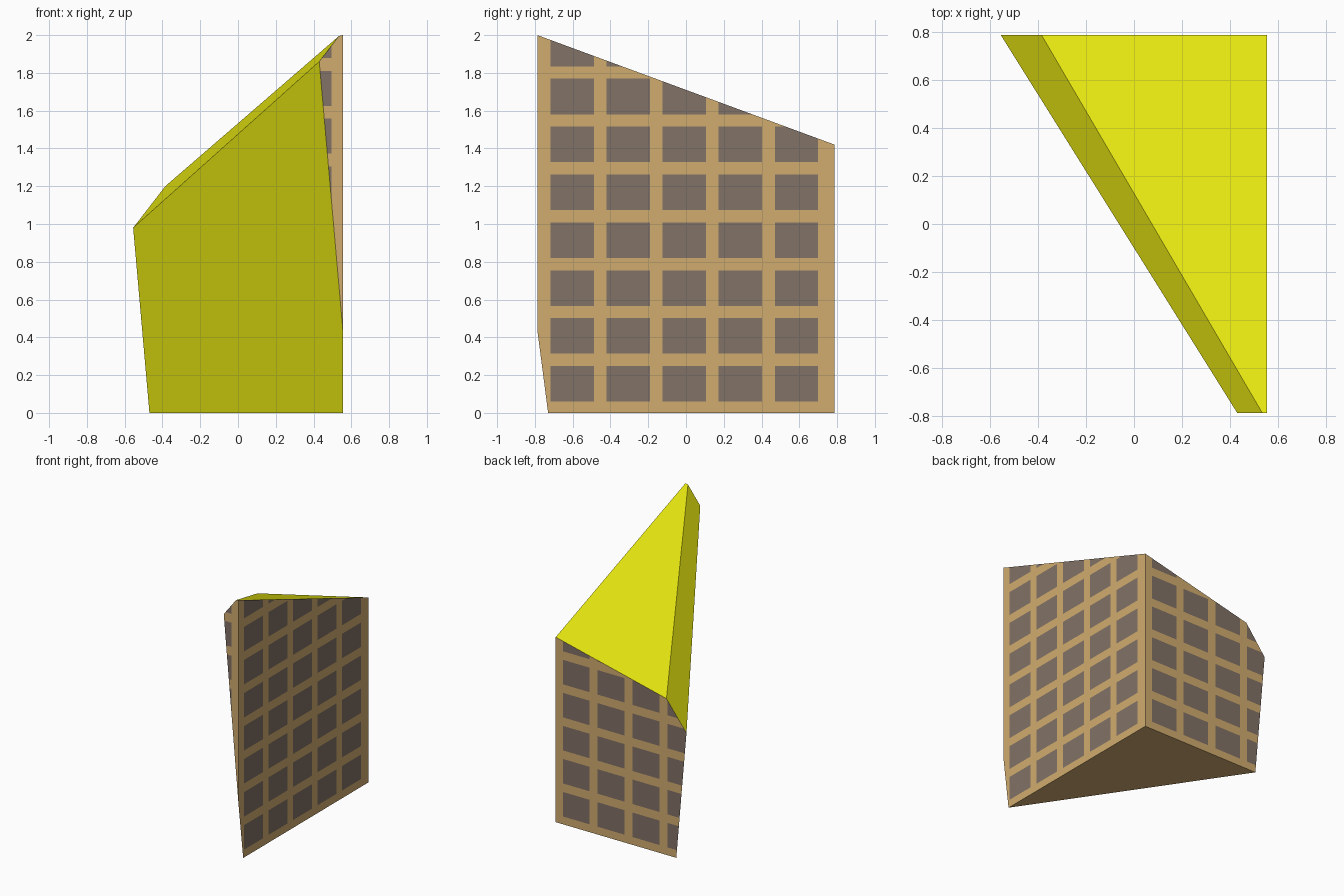
import bpy, bmesh
from mathutils import Vector

if "Cube" in bpy.data.objects:
    bpy.data.objects.remove(bpy.data.objects["Cube"])


def material(name, rgb):
    lin = [((c / 255 + 0.055) / 1.055) ** 2.4 if c > 10 else c / 255 / 12.92 for c in rgb]
    m = bpy.data.materials.new(name)
    m.diffuse_color = (*lin, 1)
    m.use_nodes = True
    m.node_tree.nodes["Principled BSDF"].inputs["Base Color"].default_value = m.diffuse_color
    return m


mats = [material("tan_wall", (209, 172, 111)),
        material("grey_window", (130, 114, 102)),
        material("yellow_cut", (228, 228, 16))]
TAN, WINDOW, YELLOW = range(3)

# Solid block, slightly oversized where the slanted cuts remove everything
X, Y = 0.555, 0.787
bm = bmesh.new()
bmesh.ops.create_cube(bm, size=1)
for v in bm.verts:
    v.co = Vector((X if v.co.x > 0 else -0.7,
                   Y if v.co.y > 0 else -Y,
                   2.3 if v.co.z > 0 else 0))

INSIDE = Vector((0.4, 0.5, 0.5))


def slice_off(a, b, c):
    """Cut the block by the plane through three points and cap it."""
    a, b, c = Vector(a), Vector(b), Vector(c)
    n = (b - a).cross(c - a).normalized()
    if n.dot(INSIDE - a) > 0:
        n = -n
    cut = bmesh.ops.bisect_plane(bm, geom=bm.verts[:] + bm.edges[:] + bm.faces[:],
                                 dist=1e-5, plane_co=a, plane_no=n, clear_outer=True)
    edges = [e for e in cut["geom_cut"] if isinstance(e, bmesh.types.BMEdge)]
    bmesh.ops.edgeloop_fill(bm, edges=edges)


# Diagonal side, chamfer and sloping roof
low, high = (-0.555, Y, 0.98), (0.43, -Y, 1.86)
ridge = (-0.385, Y, 1.2)
slice_off(low, high, (X, -0.73, 0))
slice_off(low, high, ridge)
slice_off(ridge, (X, Y, 1.42), (X, -Y, 2))
bmesh.ops.recalc_face_normals(bm, faces=bm.faces[:])
bm.normal_update()

for f in bm.faces:
    f.material_index = YELLOW if f.normal.x < -0.1 or f.normal.z > 0.2 else TAN


def spans(start, size, pitch, count):
    return [(start + i * pitch, start + i * pitch + size) for i in range(count)]


def add_windows(normal, axis, cols, rows):
    """Cut a grid of windows into the flat wall facing the given direction."""
    normal = Vector(normal)

    def wall():
        return [f for f in bm.faces if f.normal.dot(normal) > 0.999]

    for ax, ranges in ((axis, cols), (2, rows)):
        for pos in (p for r in ranges for p in r):
            co, no = Vector((0, 0, 0)), Vector((0, 0, 0))
            co[ax], no[ax] = pos, 1
            faces = wall()
            edges = list({e for f in faces for e in f.edges})
            verts = list({v for f in faces for v in f.verts})
            bmesh.ops.bisect_plane(bm, geom=verts + edges + faces, dist=1e-5,
                                   plane_co=co, plane_no=no)
            bm.normal_update()
    for f in wall():
        c = f.calc_center_median()
        if (any(a < c[axis] < b for a, b in cols)
                and any(a < c.z < b for a, b in rows)):
            f.material_index = WINDOW


# Windows on the right, back and narrow front walls
rows = spans(0.06, 0.188, 0.2535, 8)
across = spans(-0.62, 0.228, 0.2955, 4)
add_windows((1, 0, 0), 1, spans(-0.718, 0.23, 0.297, 5), rows)
add_windows((0, 1, 0), 0, across, rows)
add_windows((0, -1, 0), 0, across[3:], spans(0.105, 0.185, 0.2535, 8))

mesh = bpy.data.meshes.new("building_wedge")
bm.to_mesh(mesh)
bm.free()
for m in mats:
    mesh.materials.append(m)
bpy.context.collection.objects.link(bpy.data.objects.new("building_wedge", mesh))
